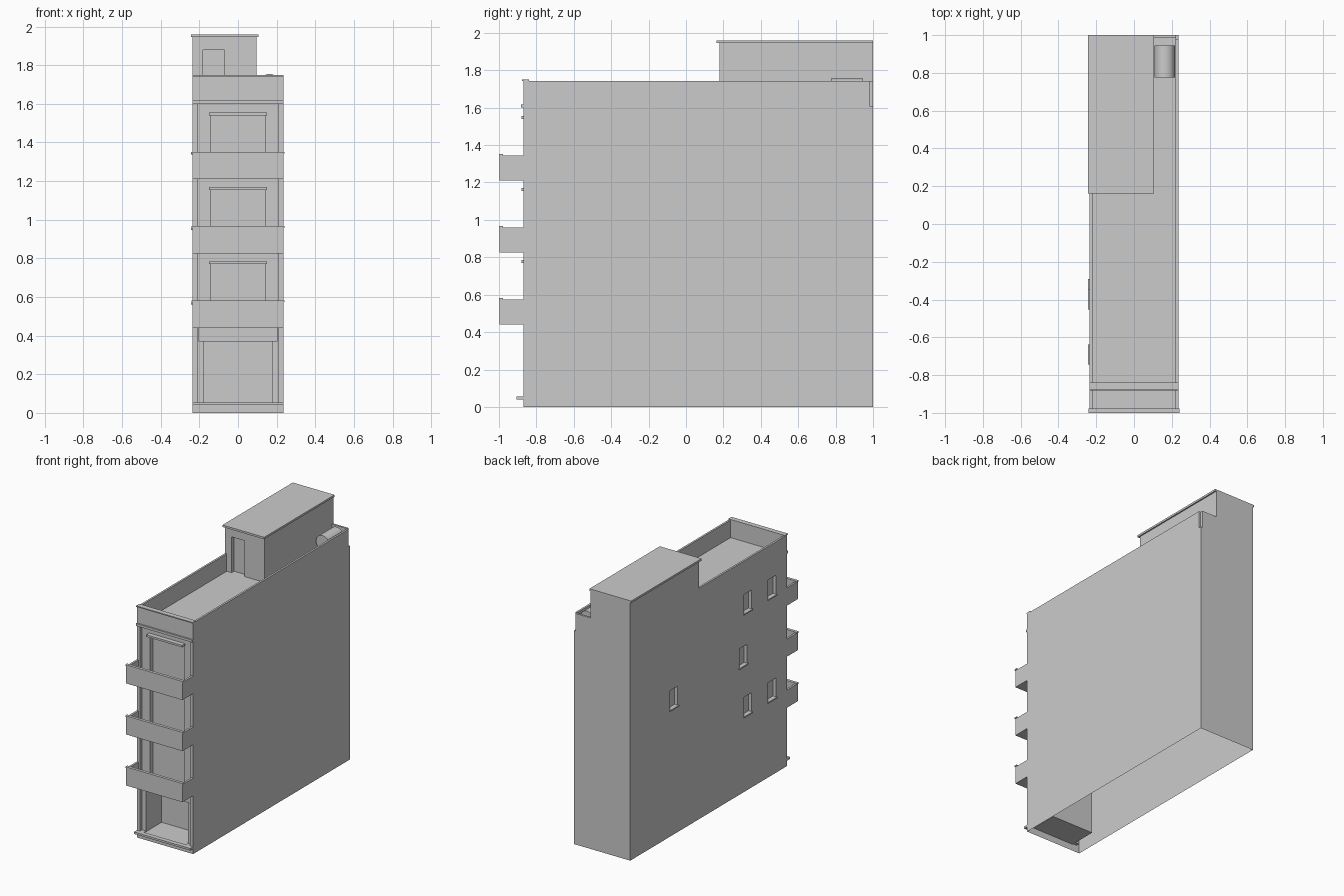
import bpy, math

if "Cube" in bpy.data.objects:
    bpy.data.objects.remove(bpy.data.objects["Cube"])


def box(name, x0, x1, y0, y1, z0, z1):
    bpy.ops.mesh.primitive_cube_add(size=1, location=((x0 + x1) / 2, (y0 + y1) / 2, (z0 + z1) / 2))
    ob = bpy.context.object
    ob.name = name
    ob.scale = (x1 - x0, y1 - y0, z1 - z0)
    bpy.ops.object.transform_apply(location=True, rotation=False, scale=True)
    return ob


def cut(target, *dims):
    cutter = box("cutter", *dims)
    cutter.hide_render = True
    mod = target.modifiers.new("cut", 'BOOLEAN')
    mod.operation, mod.solver, mod.object = 'DIFFERENCE', 'EXACT', cutter
    bpy.context.view_layer.objects.active = target
    bpy.ops.object.modifier_apply(modifier=mod.name)
    bpy.data.objects.remove(cutter, do_unlink=True)


W = 0.235          # half width
F = -0.87          # front wall plane
R = -0.845         # recessed facade plane
ROOF = 1.61
FLOORS = [0.44, 0.825, 1.21]

# Main block with the rooftop room carved out of one mass
body = box("building_shell", -W, W, F, 1, 0, 1.945)
cut(body, -1, 1, -2, 0.18, 1.742, 3)
cut(body, 0.095, 1, -2, 2, 1.742, 3)
# Roof terrace inside the parapet, and the passage beside the rooftop room
cut(body, -0.22, 0.22, R, 0.18, ROOF, 3)
cut(body, 0.095, 0.22, -0.5, 0.985, ROOF, 3)
# Small corner notch at the back of the parapet
cut(body, 0.222, 1, 0.98, 2, ROOF, 3)
# Rooftop door
cut(body, -0.18, -0.07, 0.1, 0.21, ROOF, 1.88)
# Facade recess between side piers, entrance porch, balcony doors
cut(body, -0.21, 0.21, -2, R, 0.055, 1.6)
cut(body, -0.175, 0.175, -2, -0.66, 0.05, 0.37)
for z in FLOORS:
    cut(body, -0.142, 0.142, -2, -0.81, z + 0.02, z + 0.33)

# Left side windows with sills
for i, (y, z) in enumerate([(-0.4, 1.415), (-0.69, 1.415), (-0.345, 1.025),
                            (0.48, 1.025), (-0.4, 0.64), (-0.69, 0.64)]):
    cut(body, -1, -W + 0.025, y - 0.046, y + 0.046, z - 0.068, z + 0.075)
    box(f"window_sill_{i}", -W - 0.008, -W + 0.02, y - 0.053, y + 0.053, z - 0.078, z - 0.068)

# The shell is open underneath
import bmesh
bm = bmesh.new()
bm.from_mesh(body.data)
bm.normal_update()
bottom = [f for f in bm.faces if f.normal.z < -0.9 and f.calc_center_median().z < 0.001]
bmesh.ops.delete(bm, geom=bottom, context='FACES_ONLY')
bm.to_mesh(body.data)
bm.free()

# Balconies: open trays with a front rail, floor slab and door lintel
for i, z in enumerate(FLOORS):
    tray = box(f"balcony_{i}", -W, W, -0.997, F, z, z + 0.133)
    cut(tray, -0.22, 0.22, -0.978, 0, z + 0.02, z + 1)
    box(f"balcony_rail_{i}", -0.24, 0.24, -1, -0.978, z + 0.133, z + 0.142)
    box(f"balcony_slab_{i}", -0.21, 0.21, F, R, z, z + 0.02)
    box(f"door_lintel_{i}", -0.15, 0.15, -0.88, R, z + 0.33, z + 0.345)

# Entrance: step ledge and beam
box("entrance_ledge", -W, W, -0.905, F, 0.04, 0.055)
box("entrance_beam", -0.205, 0.205, -0.86, R, 0.37, 0.44)

# Front cornice, parapet coping, rooftop room slab
box("front_cornice", -W, W, -0.882, F, 1.6, 1.618)
box("front_coping", -W, W, -0.878, -0.84, 1.742, 1.75)
box("rooftop_slab", -0.243, 0.105, 0.162, 1, 1.945, 1.96)

# Water tank lying on two supports
bpy.ops.mesh.primitive_cylinder_add(vertices=32, radius=0.055, depth=0.17,
                                    location=(0.163, 0.86, 1.7), rotation=(math.pi / 2, 0, 0))
bpy.context.object.name = "water_tank"
bpy.ops.object.shade_smooth_by_angle()
for i, y in enumerate((0.81, 0.91)):
    box(f"tank_support_{i}", 0.13, 0.196, y - 0.01, y + 0.01, ROOF, 1.66)
